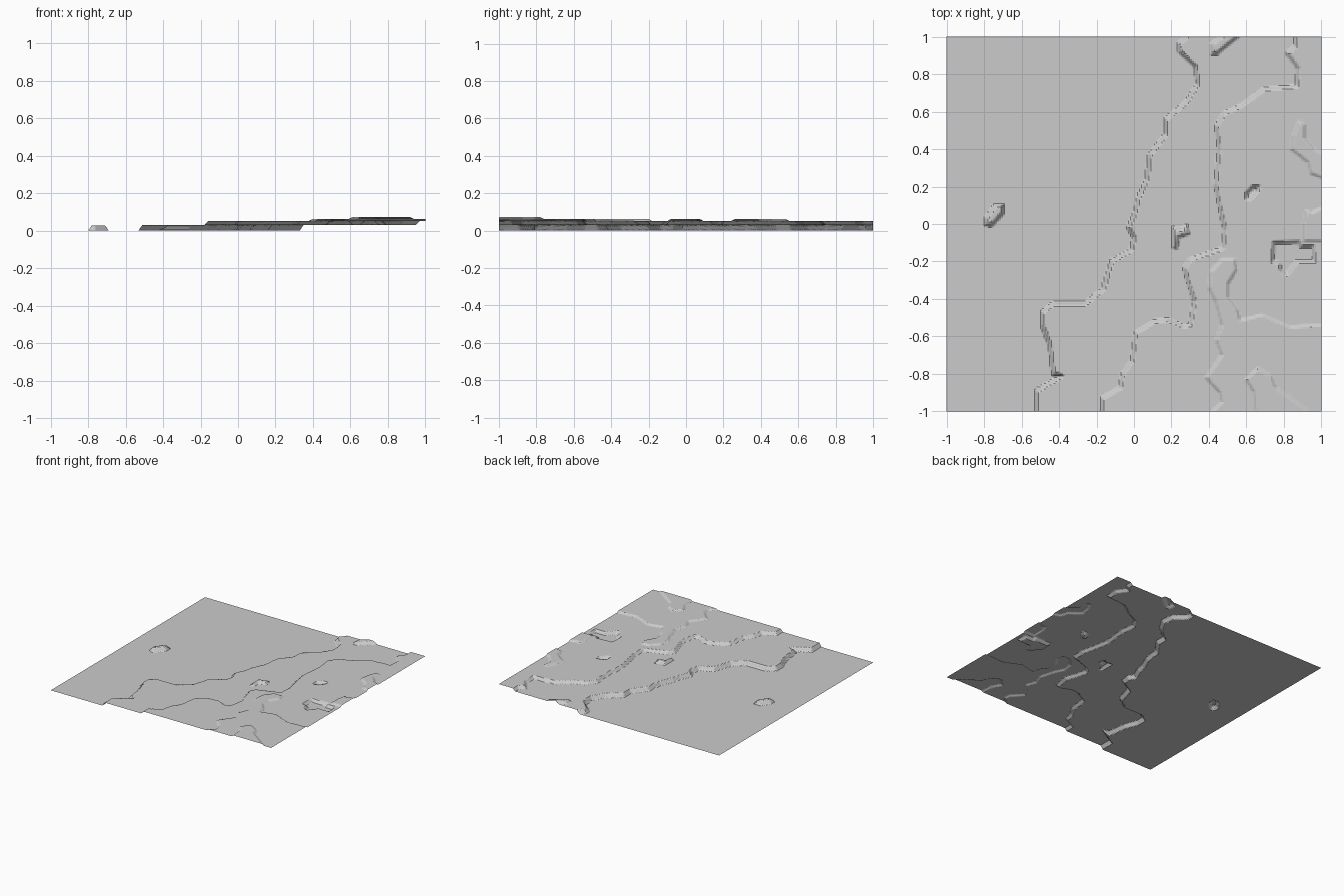
import bpy, bmesh

N = 200        # grid cells per side
RAMP = 0.02    # width of each terrace slope

# Base sheet of the terrain
bm = bmesh.new()
bmesh.ops.create_grid(bm, x_segments=N, y_segments=N, size=1.0)


def signed_distance(x, y, pts):
    """Positive inside the outline, negative outside."""
    best, inside = 9.0, False
    ax, ay = pts[-1]
    for bx, by in pts:
        if (ay > y) != (by > y) and x < (bx - ax) * (y - ay) / (by - ay) + ax:
            inside = not inside
        dx, dy = bx - ax, by - ay
        t = ((x - ax) * dx + (y - ay) * dy) / (dx * dx + dy * dy)
        t = 0.0 if t < 0 else 1.0 if t > 1 else t
        ex, ey = ax + t * dx - x, ay + t * dy - y
        best = min(best, ex * ex + ey * ey)
        ax, ay = bx, by
    return best ** 0.5 if inside else -best ** 0.5


def step(height, pts, width=RAMP):
    """Raise (or sink) everything inside an outline, with a sloped bank."""
    x0, x1 = min(p[0] for p in pts) - width, max(p[0] for p in pts) + width
    y0, y1 = min(p[1] for p in pts) - width, max(p[1] for p in pts) + width
    for v in bm.verts:
        x, y = v.co.x, v.co.y
        if x0 < x < x1 and y0 < y < y1:
            k = signed_distance(x, y, pts) / width + 0.5
            v.co.z += height * max(0.0, min(1.0, k))


# First terrace: long bank from back edge to front edge
bank_1 = [(.28, 1.2), (.28, 1), (.24, .96), (.245, .92), (.33, .84), (.34, .745),
          (.28, .65), (.17, .56), (.17, .48), (.085, .37), (.07, .24), (.02, .13),
          (.01, .07), (-.03, -.02), (0, -.07), (-.015, -.14), (-.12, -.2),
          (-.165, -.35), (-.26, -.425), (-.43, -.425), (-.49, -.47), (-.49, -.54),
          (-.45, -.64), (-.43, -.8), (-.385, -.81), (-.52, -.89), (-.525, -1.2)]
step(.03, bank_1 + [(1.2, -1.2), (1.2, 1.2)])

# Second terrace
bank_2 = [(.865, 1.2), (.86, .95), (.82, .91), (.875, .83), (.87, .735), (.695, .72),
          (.57, .63), (.48, .59), (.44, .52), (.455, .4), (.435, .21), (.46, .08),
          (.485, -.03), (.475, -.13), (.3, -.19), (.27, -.235), (.295, -.33),
          (.325, -.41), (.3, -.54), (.265, -.545), (.18, -.51), (.11, -.52),
          (.01, -.58), (-.01, -.73), (-.06, -.8), (-.075, -.875), (-.17, -.93),
          (-.165, -1.2)]
step(.021, bank_2 + [(1.2, -1.2), (1.2, 1.2)])

# Third terrace with its tongue
bank_3 = [(.42, -1.2), (.42, -1), (.47, -.95), (.46, -.9), (.385, -.82), (.47, -.7),
          (.44, -.62), (.47, -.54), (.435, -.41), (.4, -.34), (.41, -.255),
          (.47, -.19), (.535, -.19), (.545, -.245), (.5, -.32), (.5, -.39),
          (.55, -.46), (.565, -.515), (.685, -.485), (.75, -.515), (.835, -.55),
          (.89, -.545), (1.2, -.53)]
step(.011, bank_3 + [(1.2, -1.2)], .015)

# Summit at the front edge
step(.011, [(.65, -1.2), (.65, -1), (.64, -.895), (.6, -.83), (.66, -.77), (.73, -.81),
            (.755, -.875), (.835, -.93), (.93, -1), (.93, -1.2)], .015)

# Small mounds on the lower levels
step(.028, [(-.79, 0), (-.79, .03), (-.74, .1), (-.7, .1), (-.7, .06), (-.765, -.01)])
step(.021, [(.55, 1), (.44, .91), (.415, .91), (.415, .96), (.47, 1), (.47, 1.2), (.55, 1.2)])
step(.021, [(.21, -.12), (.21, -.02), (.25, -.03), (.28, -.01), (.29, -.05),
            (.235, -.07), (.225, -.13)])

# Mounds at the right edge
step(.011, [(1.2, .25), (1, .25), (.945, .27), (.93, .33), (.84, .4), (.85, .47),
            (.88, .545), (.91, .53), (.91, .46), (.96, .4), (1, .38), (1.2, .38)], .015)
step(.011, [(1.2, -.095), (.905, -.09), (.905, 0), (.92, .07), (.95, .06),
            (1, .085), (1.2, .085)], .015)

# Hollows in the second terrace
step(-.021, [(.6, .135), (.6, .165), (.635, .2), (.665, .2), (.655, .17), (.62, .135)])
step(-.021, [(.745, -.1), (.74, -.2), (.775, -.21), (.785, -.25), (.815, -.27),
             (.87, -.2), (.96, -.2), (.955, -.12), (.89, -.12), (.88, -.095)])

mesh = bpy.data.meshes.new("terraced_terrain")
bm.to_mesh(mesh)
bm.free()
bpy.context.collection.objects.link(bpy.data.objects.new("terraced_terrain", mesh))
